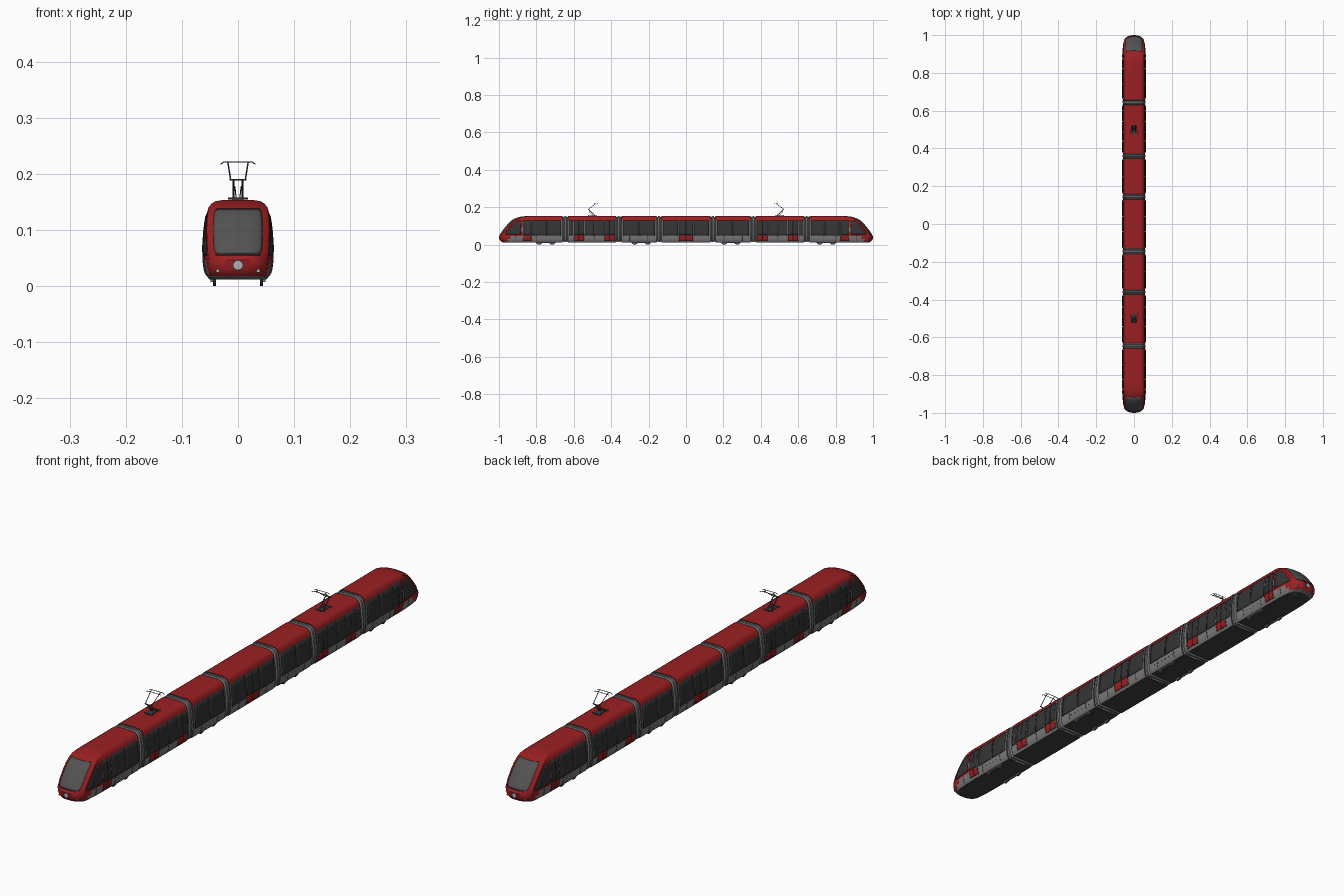
import bpy, bmesh
from mathutils import Vector, Matrix

if "Cube" in bpy.data.objects:
    bpy.data.objects.remove(bpy.data.objects["Cube"])

def material(name, r, g, b):
    m = bpy.data.materials.new(name)
    m.diffuse_color = (r, g, b, 1)
    m.use_nodes = True
    m.node_tree.nodes["Principled BSDF"].inputs["Base Color"].default_value = m.diffuse_color
    return m

RED = material("red paint", 0.33, 0.014, 0.016)
GREY = material("grey panel", 0.20, 0.20, 0.20)
GLASS = material("dark glass", 0.035, 0.035, 0.037)
SCREEN = material("windscreen glass", 0.085, 0.085, 0.085)
DARK = material("dark underframe", 0.05, 0.05, 0.05)
LAMP = material("lamp", 0.45, 0.45, 0.45)

# Half cross-section (z, half width) and nose profile (z, y)
SEC = [(.012, .051), (.018, .056), (.030, .0595), (.046, .0615), (.070, .062), (.100, .060),
       (.115, .058), (.130, .0555), (.140, .0525), (.147, .047), (.151, .040), (.153, .028)]
NOSE = [(.012, .978), (.018, .990), (.030, .998), (.046, .999), (.070, .984), (.100, .960),
        (.115, .947), (.130, .931), (.140, .914), (.147, .895), (.151, .875), (.153, .850)]
BULGE = .022

def lerp(table, z):
    for (a, p), (b, q) in zip(table, table[1:]):
        if z <= b:
            return p + (q - p) * (z - a) / (b - a)
    return table[-1][1]

def half_width(y, z):
    return lerp(SEC, z) * (1 - .22 * (max(0, abs(y) - .86) / .14) ** 2)

def edge_y(z):
    return lerp(NOSE, z) - BULGE

def nose_point(s, u, z, off=0):
    y = lerp(NOSE, z) - BULGE * abs(u) ** 3
    return Vector((u * half_width(edge_y(z), z), s * (y + off), z))

def finish(name, bm, mats):
    bmesh.ops.recalc_face_normals(bm, faces=bm.faces)
    me = bpy.data.meshes.new(name)
    bm.to_mesh(me)
    bm.free()
    for m in mats:
        me.materials.append(m)
    ob = bpy.data.objects.new(name, me)
    bpy.context.collection.objects.link(ob)
    return ob

def grid(bm, fn, nu, nv):
    vs = [[bm.verts.new(fn(i / nu, j / nv)) for i in range(nu + 1)] for j in range(nv + 1)]
    for a, b in zip(vs, vs[1:]):
        for i in range(nu):
            bm.faces.new((a[i], a[i + 1], b[i + 1], b[i]))
    return vs

# Car shell: cross-section lofted along y, with a flat or a rounded nose end
def car_shell(name, y0, y1, s=1, nose=False):
    bm = bmesh.new()
    n = len(SEC)
    steps = (0, .3, .6, .68, .76, .82, .88, .94, 1) if nose else (0, 1)
    rings = []
    for t in steps:
        pts = []
        for z, _ in SEC:
            y = y0 + ((edge_y(z) if nose else y1) - y0) * t
            pts.append((half_width(y, z), s * y, z))
        loop = pts + [(-x, y, z) for x, y, z in reversed(pts)]
        rings.append([bm.verts.new(p) for p in loop])
    for a, b in zip(rings, rings[1:]):
        for i in range(2 * n):
            j = (i + 1) % (2 * n)
            f = bm.faces.new((a[i], a[j], b[j], b[i]))
            z, y = f.calc_center_median().z, abs(f.calc_center_median().y)
            painted = z > .13 or (y > .87 and z > .046) or (y > .945 and z > .018)
            f.material_index = 2 if z < .0125 else (0 if painted else 1)
    bm.faces.new(rings[0]).material_index = 2
    if nose:
        rows = [[bm.verts.new(nose_point(s, -1 + k / 8, z)) for k in range(17)] for z, _ in SEC]
        for a, b in zip(rows, rows[1:]):
            for k in range(16):
                f = bm.faces.new((a[k], a[k + 1], b[k + 1], b[k]))
                f.material_index = 0 if f.calc_center_median().z > .018 else 1
        bm.faces.new(rows[0]).material_index = 2
        bm.faces.new(rows[-1]).material_index = 0
        bmesh.ops.remove_doubles(bm, verts=bm.verts, dist=1e-5)
    else:
        bm.faces.new(rings[-1]).material_index = 2
    return finish(name, bm, [RED, GREY, DARK])

car_shell("middle_car", -.131, .131)
for s in (1, -1):
    car_shell("short_car", .159, .346, s)
    car_shell("door_car", .374, .631, s)
    car_shell("cab_car", .659, 1, s, True)

# Side panels that follow the wall, on both sides and both ends
def side_panel(name, ya, yb, z0, z1, mat, off=.0008, ends=(1, -1)):
    for s in ends:
        bm = bmesh.new()
        for side in (1, -1):
            def wall(u, v):
                z = z0 + (z1 - z0) * v
                b = yb(z) if callable(yb) else yb
                y = ya + (b - ya) * u
                return (side * (half_width(y, z) + off), s * y, z)
            grid(bm, wall, 6, 8)
        ob = finish(name, bm, [mat])
        mod = ob.modifiers.new("thickness", "SOLIDIFY")
        mod.thickness, mod.offset = .001, 0

def door(ya, yb, ends=(1, -1)):
    mid = (ya + yb) / 2
    side_panel("door_frame", ya, yb, .020, .128, DARK, .0006, ends)
    for a, b in ((ya + .002, mid - .0008), (mid + .0008, yb - .002)):
        side_panel("door_lower_leaf", a, b, .022, .050, RED, .0014, ends)
        side_panel("door_glass", a, b, .052, .126, GLASS, .0014, ends)

for a, b in ((.042, .124), (.167, .251), (.254, .338), (.441, .490), (.493, .541),
             (.604, .626), (.667, .741), (.744, .820)):
    side_panel("side_window", a, b, .048, .128, GLASS)
door(-.038, .038, (1,))
for a, b in ((.380, .437), (.545, .600), (.825, .872)):
    door(a, b)
side_panel("cab_side_window", .882, lambda z: max(.884, edge_y(z) - .008), .054, .126, GLASS)

# Skirt seams
for y in (.08, .205, .30, .49, .70, .80, .91):
    side_panel("skirt_seam", y - .0008, y + .0008, .019, .045, DARK, .0004)

# Windscreen, wiper line, lamps and bumper at both ends
def disc(bm, c, r, depth, axis, seg=20):
    rot = Matrix.Rotation(1.5707963, 4, axis)
    bmesh.ops.create_cone(bm, cap_ends=True, segments=seg, radius1=r, radius2=r, depth=depth,
                          matrix=Matrix.Translation(c) @ rot)

def rod(bm, a, b, r, seg=8):
    a, b = Vector(a), Vector(b)
    d = b - a
    m = Matrix.Translation((a + b) / 2) @ d.to_track_quat('Z', 'Y').to_matrix().to_4x4()
    bmesh.ops.create_cone(bm, cap_ends=True, segments=seg, radius1=r, radius2=r, depth=d.length, matrix=m)

def box(bm, c, size):
    bmesh.ops.create_cube(bm, size=1, matrix=Matrix.Translation(c) @ Matrix.Diagonal((*size, 1)))

for s in (1, -1):
    bm = bmesh.new()
    def glass(u, v):
        k = 1 - abs(2 * v - 1) ** 8 * .07          # rounded corners
        return nose_point(s, (2 * u - 1) * .79 * k, .058 + .080 * v, .0015)
    grid(bm, glass, 16, 16)
    ob = finish("windscreen", bm, [SCREEN])
    ob.modifiers.new("thickness", "SOLIDIFY").thickness = .001
    bm = bmesh.new()
    for k in range(-6, 6):
        rod(bm, nose_point(s, k / 8, .0555, .001), nose_point(s, (k + 1) / 8, .0555, .001), .0012)
    finish("windscreen_sill", bm, [DARK])
    bm = bmesh.new()
    disc(bm, nose_point(s, 0, .037), .0095, .003, 'X', 28)
    finish("headlight_rim", bm, [DARK])
    bm = bmesh.new()
    disc(bm, nose_point(s, 0, .037), .0078, .004, 'X', 28)
    for x in (-.72, .72):
        disc(bm, nose_point(s, x, .027), .0032, .004, 'X')
    finish("front_lamps", bm, [LAMP])
    bm = bmesh.new()
    for k in range(-8, 8):
        rod(bm, nose_point(s, k / 8, .017, -.001), nose_point(s, (k + 1) / 8, .017, -.001), .0016)
    finish("bumper_strip", bm, [GREY])

# Bellows between the cars: ribbed rings
for y in (-.645, -.36, -.145, .145, .36, .645):
    bm = bmesh.new()
    rings = []
    for k in range(9):
        sc = .985 if k in (3, 4, 5) else (.975 if k % 2 else .92)
        pts = [(w * sc, y + (k - 4) * .0036, .083 + (z - .083) * sc) for z, w in SEC]
        loop = pts + [(-a, b, c) for a, b, c in reversed(pts)]
        rings.append([bm.verts.new(p) for p in loop])
    for a, b in zip(rings, rings[1:]):
        for i in range(len(a)):
            j = (i + 1) % len(a)
            bm.faces.new((a[i], a[j], b[j], b[i]))
    finish("bellows", bm, [GREY])

# Bogies: wheels, axles, axle boxes and skirt bolts
for yc in (-.75, -.24, .24, .75):
    wheels, frame = bmesh.new(), bmesh.new()
    for dy in (-.035, .035):
        rod(frame, (-.042, yc + dy, .018), (.042, yc + dy, .018), .004)
        for x in (-.042, .042):
            disc(wheels, (x, yc + dy, .018), .018, .005, 'Y', 24)
            box(frame, (x * 1.1, yc + dy, .011), (.006, .016, .008))
    for x in (-.046, .046):
        box(frame, (x, yc, .0115), (.005, .05, .007))
    for dy in (-.05, -.03, -.01, .01, .03, .05):
        for x in (-1, 1):
            disc(frame, (x * .0602, yc + dy, .034), .0025, .003, 'Y', 10)
    finish("bogie_wheels", wheels, [DARK])
    finish("bogie_frame", frame, [GREY])

# Pantographs on the roof
for s in (1, -1):
    bm = bmesh.new()
    P = lambda x, y, z: (x, s * (.5 + y), z)
    box(bm, P(0, 0, .1545), (.022, .05, .003))
    for y in (-.022, .022):
        rod(bm, P(-.018, y, .156), P(.018, y, .156), .0016)
    rod(bm, P(-.015, .022, .189), P(.015, .022, .189), .0014)
    for x in (-1, 1):
        rod(bm, P(x * .008, -.012, .156), P(x * .008, .022, .189), .0020)
        rod(bm, P(x * .003, -.002, .156), P(x * .006, .018, .178), .0010)
        rod(bm, P(x * .013, .022, .189), P(x * .018, -.018, .220), .0013)
        rod(bm, P(x * .018, -.026, .220), P(x * .018, -.010, .220), .0010)
        for y in (-.026, -.010):
            rod(bm, P(0, y, .2212), P(x * .025, y, .2212), .0010)
            rod(bm, P(x * .025, y, .2212), P(x * .031, y, .217), .0010)
    finish("pantograph", bm, [DARK])

# Smooth shading with sharp edges kept
for ob in bpy.context.collection.objects:
    ob.select_set(True)
    bpy.context.view_layer.objects.active = ob
bpy.ops.object.shade_smooth_by_angle(angle=.6)
